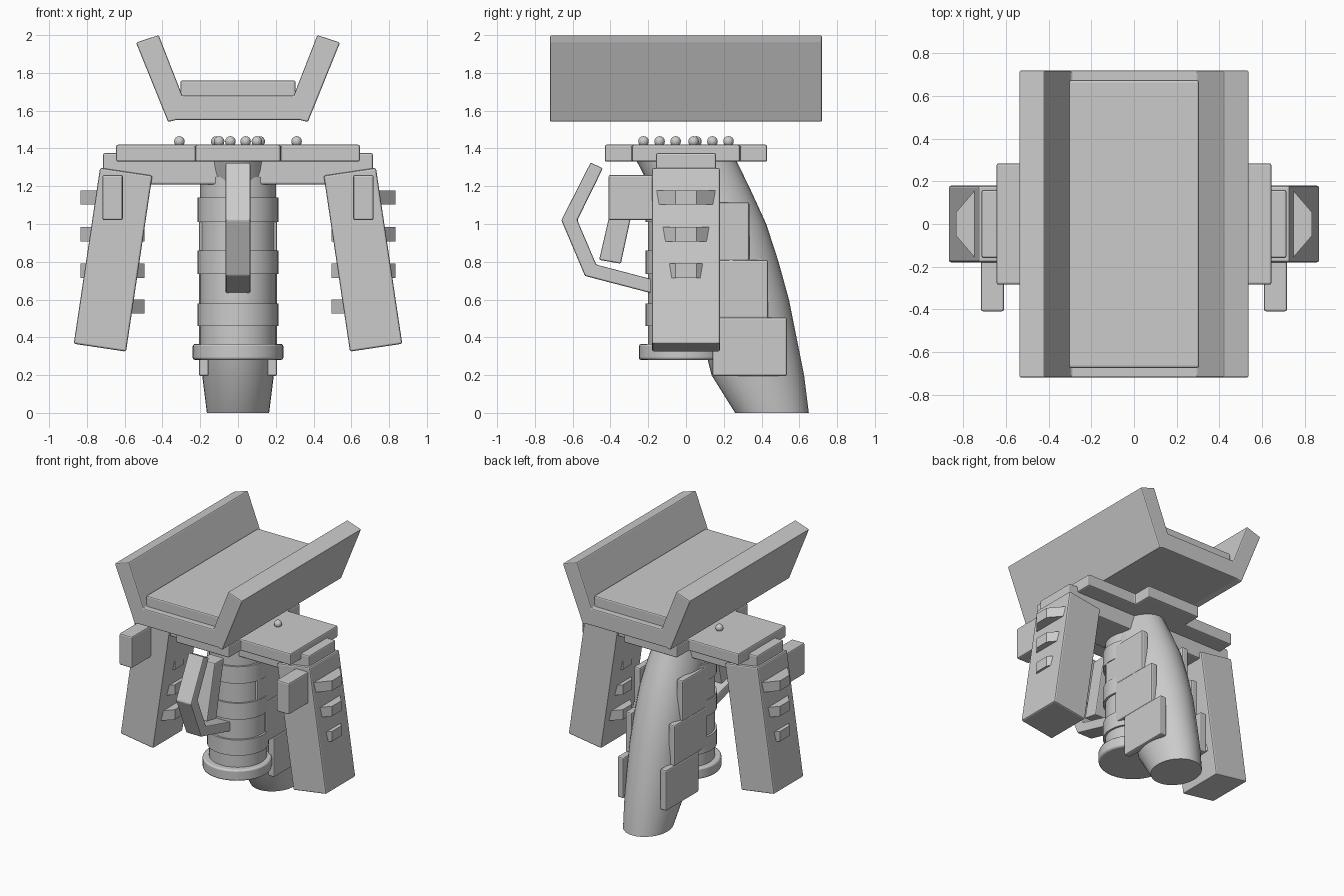
import bpy, bmesh, math
from mathutils import Matrix, Vector

if "Cube" in bpy.data.objects:
    bpy.data.objects.remove(bpy.data.objects["Cube"])

grey = bpy.data.materials.new("light grey")
grey.diffuse_color = (0.6, 0.6, 0.6, 1)
grey.use_nodes = True
grey.node_tree.nodes["Principled BSDF"].inputs["Base Color"].default_value = grey.diffuse_color


def finish(name, bm, bevel=0.0, smooth=False):
    bmesh.ops.recalc_face_normals(bm, faces=bm.faces)
    me = bpy.data.meshes.new(name)
    bm.to_mesh(me)
    bm.free()
    me.materials.append(grey)
    ob = bpy.data.objects.new(name, me)
    bpy.context.collection.objects.link(ob)
    if bevel:
        m = ob.modifiers.new("bevel", 'BEVEL')
        m.width = bevel
        m.segments = 2
        m.limit_method = 'ANGLE'
    if smooth:
        bpy.ops.object.select_all(action='DESELECT')
        ob.select_set(True)
        bpy.context.view_layer.objects.active = ob
        bpy.ops.object.shade_smooth_by_angle(angle=math.radians(35))
    return ob


def box(name, x, y, z, bevel=0.01, tilt=0.0):
    # box from (min, max) ranges, optionally tilted about y
    bm = bmesh.new()
    mid = Vector([sum(r) / 2 for r in (x, y, z)])
    size = Matrix.Diagonal((x[1] - x[0], y[1] - y[0], z[1] - z[0], 1))
    bmesh.ops.create_cube(bm, size=1, matrix=Matrix.Translation(mid) @ Matrix.Rotation(tilt, 4, 'Y') @ size)
    return finish(name, bm, bevel)


def prism(name, points, axis, lo, hi, bevel=0.008):
    # extrude a 2D profile along an axis
    bm = bmesh.new()

    def place(p, d):
        return {'x': (d, p[0], p[1]), 'y': (p[0], d, p[1]), 'z': (p[0], p[1], d)}[axis]
    face = bm.faces.new([bm.verts.new(place(p, lo)) for p in points])
    new = bmesh.ops.extrude_face_region(bm, geom=[face])["geom"]
    shift = Vector(place((0, 0), hi - lo))
    bmesh.ops.translate(bm, vec=shift, verts=[v for v in new if isinstance(v, bmesh.types.BMVert)])
    return finish(name, bm, bevel)


def loft(name, sections, bevel=0.0, n=32):
    # stack of horizontal ellipses: z, centre y, radius x, radius y
    bm = bmesh.new()
    rings = []
    for z, cy, rx, ry in sections:
        rings.append([bm.verts.new((rx * math.cos(a), cy + ry * math.sin(a), z))
                      for a in (2 * math.pi * i / n for i in range(n))])
    for a, b in zip(rings, rings[1:]):
        for i in range(n):
            j = (i + 1) % n
            bm.faces.new((a[i], a[j], b[j], b[i]))
    bm.faces.new(rings[0])
    bm.faces.new(rings[-1])
    return finish(name, bm, bevel, True)


# cradle on top with its inner pad
half = [(0.33, 1.55), (0.37, 1.54), (0.54, 1.96), (0.42, 2.0), (0.295, 1.68)]
prism("cradle", half + [(-x, z) for x, z in reversed(half)], 'y', -0.72, 0.72)
box("cradle_pad", (-0.305, 0.305), (-0.675, 0.675), (1.66, 1.76))

# cross-shaped mounting plate
a, b, c, d = 0.225, 0.43, 0.645, 0.285
prism("mounting_plate", [(-a, -b), (a, -b), (a, -d), (c, -d), (c, d), (a, d),
                         (a, b), (-a, b), (-a, d), (-c, d), (-c, -d), (-a, -d)],
      'z', 1.33, 1.42, 0.01)
box("cross_beam", (-0.715, 0.715), (-0.16, 0.16), (1.21, 1.375))

# domed bolts on the plate
spots = [(s * x, t * y) for x, y in ((0.04, 0.225), (0.10, 0.14), (0.115, 0.055))
         for s in (-1, 1) for t in (-1, 1)]
for x, y in spots + [(-0.31, 0.04), (0.31, 0.04)]:
    bm = bmesh.new()
    bmesh.ops.create_uvsphere(bm, u_segments=12, v_segments=8, radius=0.028,
                              matrix=Matrix.Translation((x, y, 1.437)))
    finish("bolt", bm, 0, True)

for s in (-1, 1):
    # splayed side leg
    box("side_leg", (s * 0.6615 - 0.14, s * 0.6615 + 0.14), (-0.18, 0.18), (0.34, 1.282),
        0.01, -s * math.radians(8.5))
    # cooling fins passing through the leg
    for z, inner, outer in ((1.14, 0.6, 0.835), (0.945, 0.495, 0.835),
                            (0.753, 0.495, 0.835), (0.563, 0.495, 0.7)):
        pts = []
        if outer > 0.8:
            pts += [(0.74, -0.165), (outer, -0.055), (outer, 0.055), (0.74, 0.165)]
        else:
            pts += [(outer, -0.165), (outer, 0.165)]
        pts += [(0.6, 0.165), (inner, 0.055), (inner, -0.055), (0.6, -0.165)]
        if inner == 0.6:
            pts = pts[:4] + [(0.6, 0.165), (0.6, -0.165)]
        prism("leg_fin", [(s * x, y) for x, y in pts], 'z', z - 0.038, z + 0.038, 0)
    # block on the front of the leg
    box("front_block", tuple(sorted((s * 0.61, s * 0.718))), (-0.41, -0.15), (1.02, 1.26))
    # stepped plates along the grip
    for i in range(3):
        y, z = 0.14 - 0.1 * i, 0.195 + 0.305 * i
        box("grip_plate", tuple(sorted((s * 0.155, s * 0.207))), (y, y + 0.395), (z, z + 0.31))

# front barrel, its bands and end collar
loft("barrel", [(0.3, 0, 0.2, 0.2), (1.25, 0, 0.2, 0.2)])
for lo, hi in ((0.46, 0.58), (0.735, 0.86), (1.01, 1.14)):
    loft("barrel_band", [(lo, 0, 0.215, 0.215), (hi, 0, 0.215, 0.215)])
loft("barrel_collar", [(0.28, -0.01, 0.24, 0.24), (0.365, -0.01, 0.24, 0.24)], 0.012)

# curved rear grip
loft("rear_grip", [(0, 0.455, 0.165, 0.195), (0.2, 0.38, 0.19, 0.245),
                   (0.4, 0.335, 0.2, 0.25), (0.6, 0.295, 0.205, 0.25),
                   (0.8, 0.24, 0.205, 0.25), (1.0, 0.175, 0.2, 0.25),
                   (1.17, 0.085, 0.185, 0.262), (1.34, 0.0, 0.16, 0.265)])

# trigger and bent guard
prism("trigger", [(-0.46, 0.81), (-0.345, 0.79), (-0.295, 1.02), (-0.25, 1.22), (-0.365, 1.22)],
      'x', -0.06, 0.06)
prism("trigger_guard", [(-0.505, 1.325), (-0.66, 1.02), (-0.535, 0.725), (-0.17, 0.63),
                        (-0.17, 0.705), (-0.475, 0.785), (-0.575, 1.02), (-0.44, 1.295)],
      'x', -0.065, 0.065)
